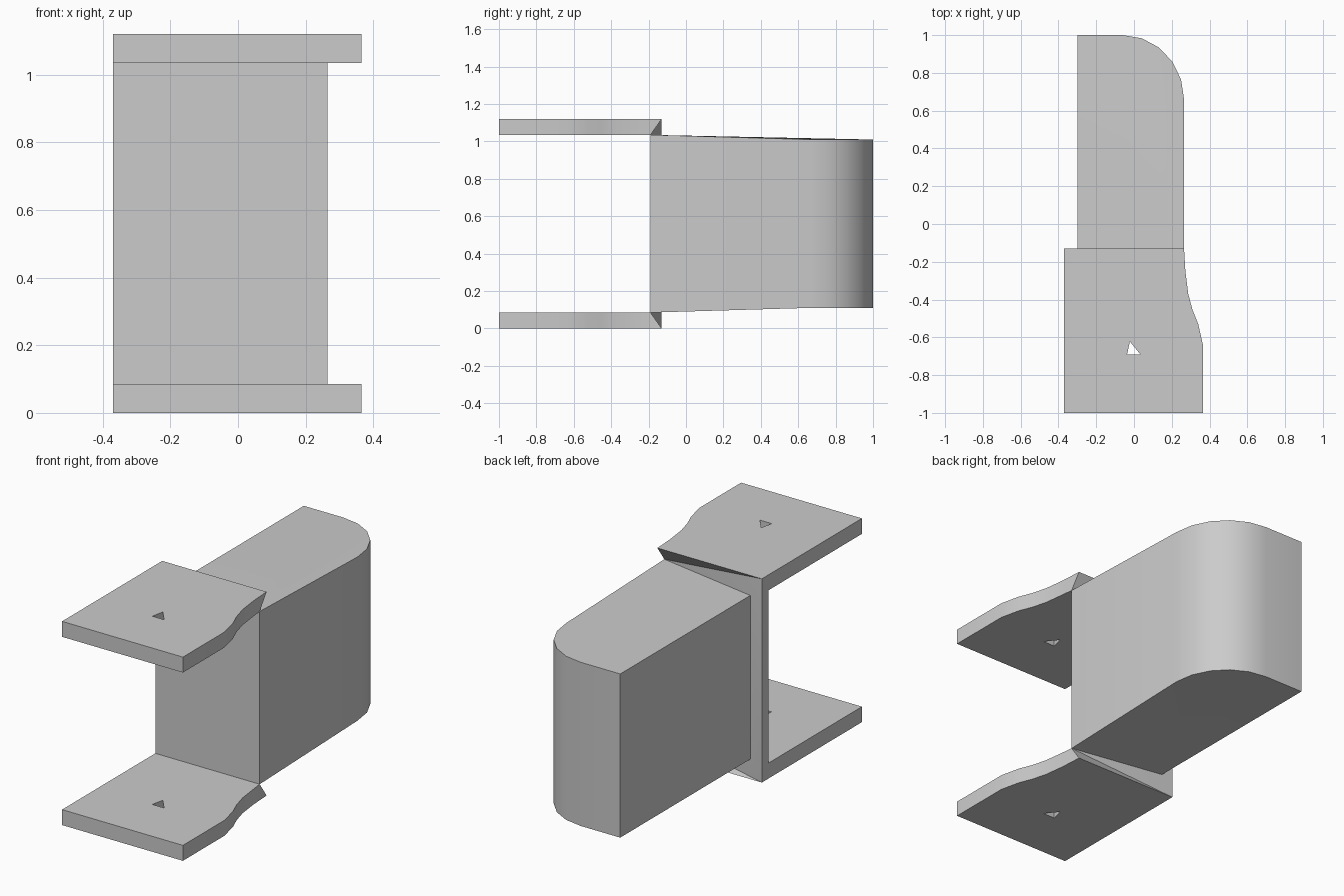
import bpy
import bmesh
import math

cube = bpy.data.objects.get("Cube")
if cube:
    bpy.data.objects.remove(cube, do_unlink=True)

HEIGHT = 1.12      # overall height
THICK = 0.085      # flange thickness
LEFT, RIGHT = -0.37, 0.265
FRONT, BACK = -0.19, -0.13

grey = bpy.data.materials.new("plain_grey")
grey.use_nodes = True
colour = (0.6, 0.6, 0.6, 1)
grey.diffuse_color = colour
grey.node_tree.nodes["Principled BSDF"].inputs["Base Color"].default_value = colour


def finish(bm, name):
    """Turn a bmesh into a shaded object."""
    bmesh.ops.recalc_face_normals(bm, faces=bm.faces[:])
    mesh = bpy.data.meshes.new(name)
    bm.to_mesh(mesh)
    bm.free()
    mesh.materials.append(grey)
    obj = bpy.data.objects.new(name, mesh)
    bpy.context.collection.objects.link(obj)
    bpy.ops.object.select_all(action='DESELECT')
    obj.select_set(True)
    bpy.context.view_layer.objects.active = obj
    bpy.ops.object.shade_smooth_by_angle(angle=math.radians(30))
    return obj


def walls(bm, low, high):
    """Join two matching closed loops with quads."""
    for i in range(len(low)):
        j = (i + 1) % len(low)
        bm.faces.new((low[i], low[j], high[j], high[i]))


def loop_edges(bm, loop):
    return [bm.edges.get((v, loop[i - 1])) for i, v in enumerate(loop)]


def plate(name, upper):
    """Flange with one wavy side, a slanted rear end and a small hole."""
    side = [(0.272, -0.25), (0.287, -0.37), (0.31, -0.455), (0.34, -0.53), (0.365, -0.64)]
    hole = [(-0.022, -0.622), (0.035, -0.692), (-0.037, -0.692)]
    bm = bmesh.new()
    rings = []
    for depth, end in ((0, BACK), (THICK, FRONT)):
        z = HEIGHT - depth if upper else depth
        outline = [(LEFT, end), (RIGHT, end)] + side + [(0.365, -1), (LEFT, -1)]
        rings.append([[bm.verts.new((x, y, z)) for x, y in pts] for pts in (outline, hole)])
    for outer, inner in zip(*rings):
        walls(bm, outer, inner)
    for ring in rings:
        edges = loop_edges(bm, ring[0]) + loop_edges(bm, ring[1])
        bmesh.ops.triangle_fill(bm, use_beauty=True, edges=edges)
    return finish(bm, name)


plate("upper_flange", True)
plate("lower_flange", False)

# Upright web between the flanges, tapering to a thin edge
bm = bmesh.new()
for upper in (False, True):
    for x, y, z in ((LEFT, FRONT, THICK), (RIGHT, FRONT, THICK),
                    (LEFT, BACK, 0), (-0.30, BACK, 0.11)):
        bm.verts.new((x, y, HEIGHT - z if upper else z))
bmesh.ops.convex_hull(bm, input=bm.verts[:])
finish(bm, "web")

# Rear block with one rounded vertical corner
outline = [(RIGHT, FRONT)]
for i in range(6):
    a = math.radians(18 * i)
    outline.append((-0.06 + 0.325 * math.cos(a), 0.66 + 0.34 * math.sin(a)))
outline += [(-0.30, 1), (-0.30, BACK)]
bm = bmesh.new()
low, high = [], []
for i, (x, y) in enumerate(outline):
    inset = THICK if i == 0 else 0.11
    low.append(bm.verts.new((x, y, inset)))
    high.append(bm.verts.new((x, y, HEIGHT - inset)))
walls(bm, low, high)
for i in range(1, len(high) - 1):
    bm.faces.new((high[0], high[i], high[i + 1]))
bm.faces.new((low[0], low[1], low[-1]))
bm.faces.new(low[1:])
finish(bm, "rear_block")
